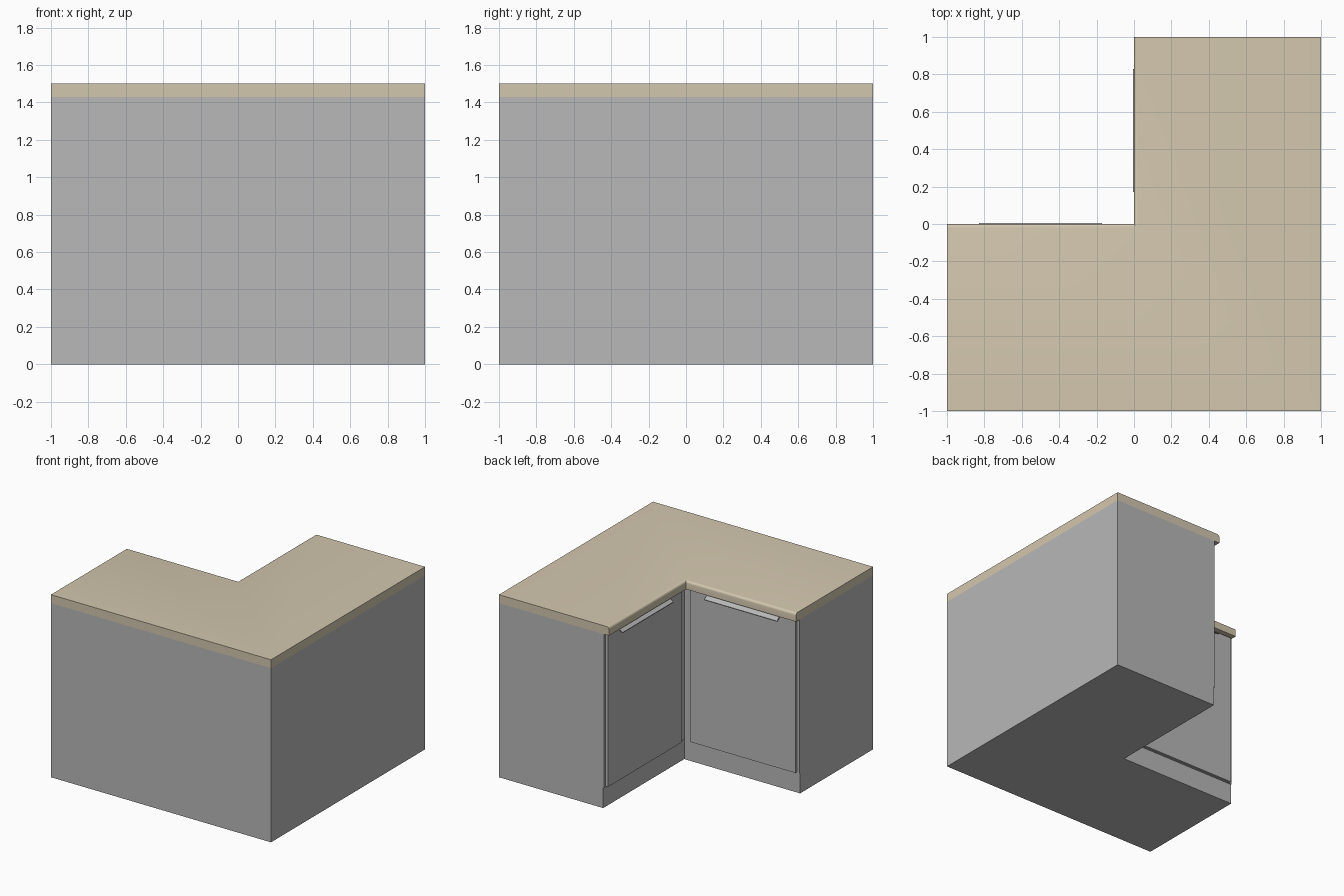
import bpy, bmesh, math
from mathutils import Matrix

if "Cube" in bpy.data.objects:
    bpy.data.objects.remove(bpy.data.objects["Cube"])


def material(name, rgb):
    m = bpy.data.materials.new(name)
    m.diffuse_color = (*rgb, 1)
    m.use_nodes = True
    m.node_tree.nodes["Principled BSDF"].inputs["Base Color"].default_value = m.diffuse_color
    return m


GREY = material("cabinet grey", (0.48, 0.48, 0.48))
BEIGE = material("worktop beige", (0.65, 0.57, 0.425))


def finish(name, bm, mat):
    bmesh.ops.recalc_face_normals(bm, faces=bm.faces)
    me = bpy.data.meshes.new(name)
    bm.to_mesh(me)
    bm.free()
    me.materials.append(mat)
    ob = bpy.data.objects.new(name, me)
    bpy.context.collection.objects.link(ob)
    return ob


def prism(points, vec):
    """Extrude a closed polygon along a vector."""
    bm = bmesh.new()
    f = bm.faces.new([bm.verts.new(p) for p in points])
    r = bmesh.ops.extrude_face_region(bm, geom=[f])
    verts = [g for g in r["geom"] if isinstance(g, bmesh.types.BMVert)]
    bmesh.ops.translate(bm, verts=verts, vec=vec)
    return bm


def l_shape(inset, z0, z1):
    """L-shaped block; its two inner fronts are set back by inset."""
    i = inset
    pts = [(-1, -1), (1, -1), (1, 1), (i, 1), (i, -i), (-1, -i)]
    return prism([(x, y, z0) for x, y in pts], (0, 0, z1 - z0))


# Plinth and carcass
finish("plinth", l_shape(0.053, 0, 0.165), GREY)
finish("carcass", l_shape(0.047, 0.165, 1.43), GREY)

# Worktop with the inner top edges rounded
bm = l_shape(0, 1.43, 1.5)
edges = [e for e in bm.edges
         if all(v.co.z > 1.49 for v in e.verts)
         and (all(abs(v.co.x) < 1e-4 for v in e.verts)
              or all(abs(v.co.y) < 1e-4 for v in e.verts))]
bmesh.ops.bevel(bm, geom=edges, offset=0.02, segments=4, profile=0.5, affect='EDGES')
top = finish("worktop", bm, BEIGE)
bpy.context.view_layer.objects.active = top
top.select_set(True)
bpy.ops.object.shade_smooth_by_angle(angle=math.radians(40))

# Door and slanted pull, made once for the left wing, then mirrored
# across the diagonal (x, y) -> (-y, -x) for the other wing
swap = Matrix(((0, -1, 0), (-1, 0, 0), (0, 0, 1))).to_4x4()
for side in ("left", "back"):
    door = prism([(-0.975, -0.048, 0.17), (-0.02, -0.048, 0.17),
                  (-0.02, -0.028, 0.17), (-0.975, -0.028, 0.17)], (0, 0, 1.25))
    pull = prism([(-0.83, -0.03, 1.42), (-0.83, 0.005, 1.393),
                  (-0.83, 0.005, 1.387), (-0.83, -0.03, 1.405)], (0.66, 0, 0))
    for name, part in (("door", door), ("door_pull", pull)):
        if side == "back":
            bmesh.ops.transform(part, matrix=swap, verts=part.verts)
        finish(f"{side}_{name}", part, GREY)
